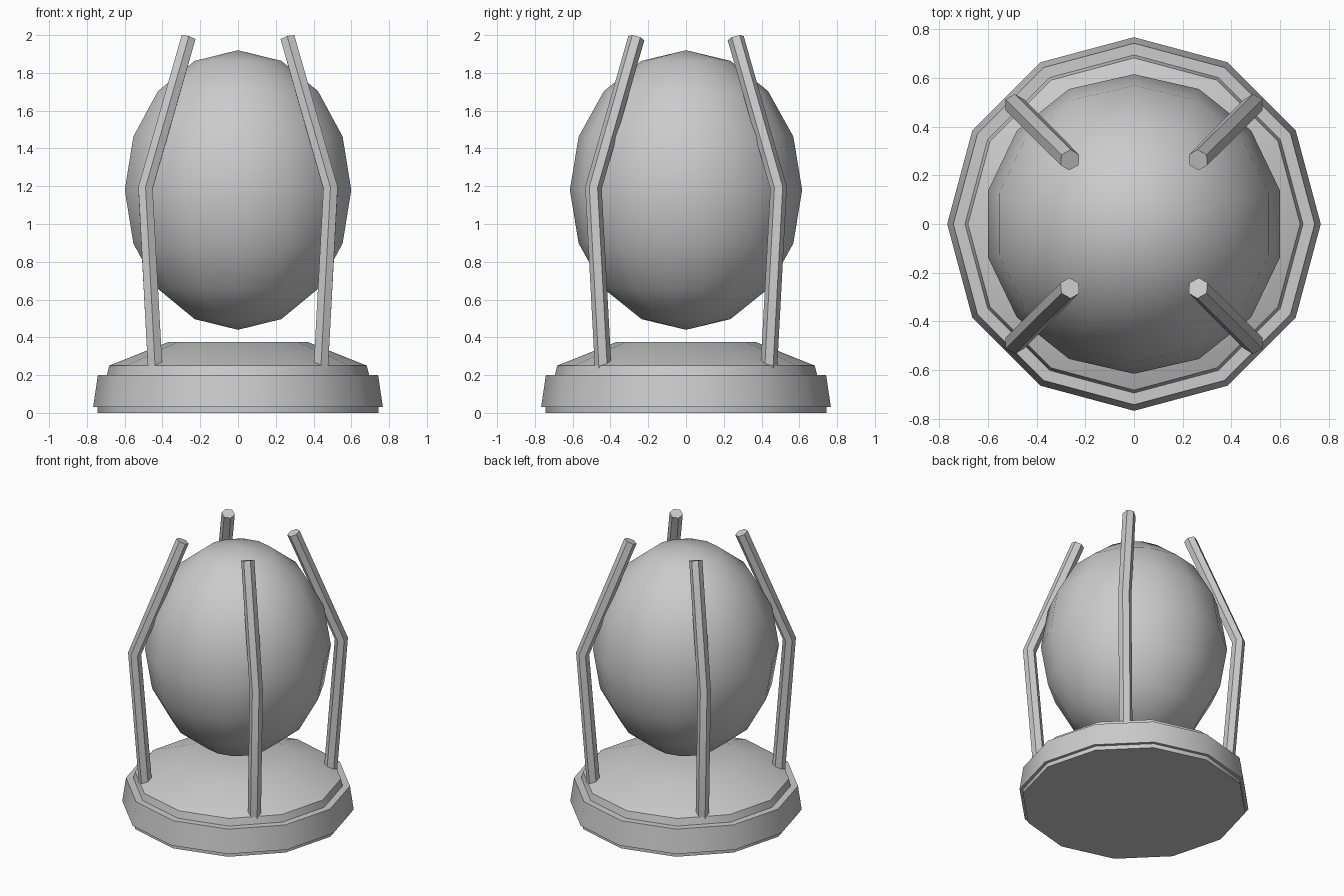
import bpy, bmesh, math
from mathutils import Vector

if "Cube" in bpy.data.objects:
    bpy.data.objects.remove(bpy.data.objects["Cube"])

grey = bpy.data.materials.new("plain grey")
grey.diffuse_color = (0.6, 0.6, 0.6, 1)
grey.use_nodes = True
grey.node_tree.nodes["Principled BSDF"].inputs["Base Color"].default_value = grey.diffuse_color


def finish(name, bm):
    bmesh.ops.recalc_face_normals(bm, faces=bm.faces[:])
    mesh = bpy.data.meshes.new(name)
    bm.to_mesh(mesh)
    bm.free()
    mesh.materials.append(grey)
    ob = bpy.data.objects.new(name, mesh)
    bpy.context.collection.objects.link(ob)
    bpy.ops.object.select_all(action='DESELECT')
    ob.select_set(True)
    bpy.context.view_layer.objects.active = ob
    bpy.ops.object.shade_smooth_by_angle(angle=math.radians(35))
    return ob


def loft(bm, rings):
    """Skin a list of point rings and cap both ends."""
    vs = [[bm.verts.new(p) for p in r] for r in rings]
    n = len(vs[0])
    for a, b in zip(vs, vs[1:]):
        for i in range(n):
            j = (i + 1) % n
            bm.faces.new((a[i], a[j], b[j], b[i]))
    bm.faces.new(vs[0])
    bm.faces.new(vs[-1])


def circle(r, z, n):
    return [(r * math.cos(math.tau * i / n), r * math.sin(math.tau * i / n), z)
            for i in range(n)]


# Stepped twelve-sided base with a low domed top
profile = [(0.745, 0), (0.745, 0.03), (0.767, 0.03), (0.742, 0.2),
           (0.694, 0.2), (0.682, 0.25), (0.37, 0.375)]
bm = bmesh.new()
loft(bm, [circle(r, z, 12) for r, z in profile])
finish("base", bm)

# Floating egg
bm = bmesh.new()
bmesh.ops.create_uvsphere(bm, u_segments=14, v_segments=8, radius=1)
for v in bm.verts:
    v.co = Vector((v.co.x * 0.615, v.co.y * 0.615, v.co.z * 0.74 + 1.18))
finish("egg", bm)

# Four bent six-sided bars around the egg
path = [Vector((0.438, 0.438, 0.225)), Vector((0.49, 0.49, 1.19)),
        Vector((0.263, 0.263, 1.984))]
d0, d1 = (path[1] - path[0]).normalized(), (path[2] - path[1]).normalized()
rings = []
for p, t in zip(path, (d0, (d0 + d1).normalized(), d1)):
    u = Vector((0, 1, 0))
    u = (u - t * u.dot(t)).normalized()
    w = t.cross(u)
    rings.append([p + 0.044 * (u * math.cos(math.tau * i / 6) + w * math.sin(math.tau * i / 6))
                  for i in range(6)])
for side, sx in (("right", 1), ("left", -1)):
    for end, sy in (("back", 1), ("front", -1)):
        bm = bmesh.new()
        loft(bm, [[(q.x * sx, q.y * sy, q.z) for q in r] for r in rings])
        finish(f"{end}_{side}_bar", bm)
